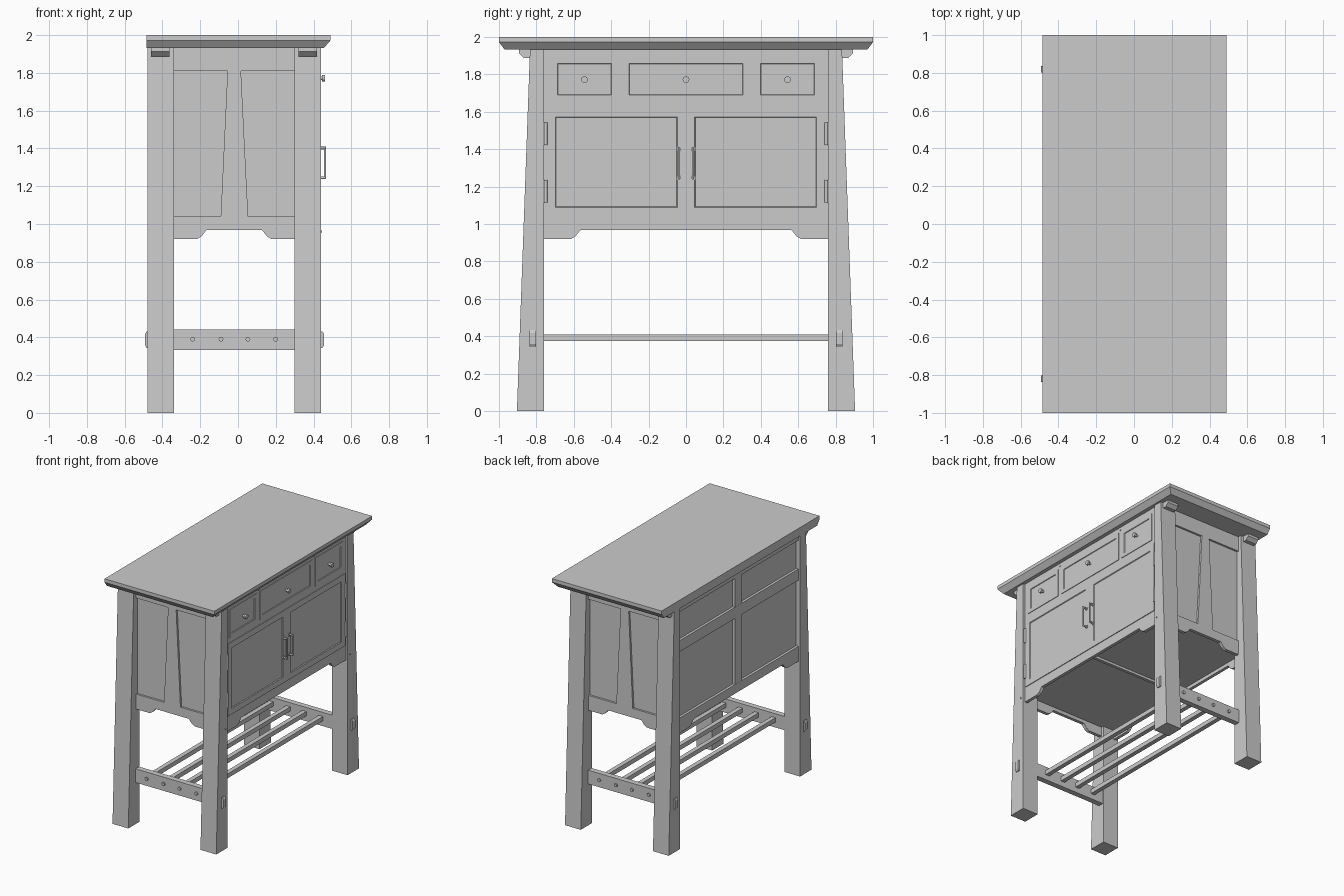
import bpy, bmesh, math
from mathutils import Vector, Matrix, noise

old = bpy.data.objects.get("Cube")
if old:
    bpy.data.objects.remove(old, do_unlink=True)

grey = bpy.data.materials.new("plain_grey")
grey.use_nodes = True
grey.diffuse_color = (0.6, 0.6, 0.6, 1)
grey.node_tree.nodes["Principled BSDF"].inputs["Base Color"].default_value = (0.6, 0.6, 0.6, 1)


def finish(name, bm, recalc=True):
    if recalc:
        bmesh.ops.recalc_face_normals(bm, faces=bm.faces)
    mesh = bpy.data.meshes.new(name)
    bm.to_mesh(mesh)
    bm.free()
    mesh.materials.append(grey)
    obj = bpy.data.objects.new(name, mesh)
    bpy.context.scene.collection.objects.link(obj)
    return obj


def prism(name, points, axis, lo, hi):
    """Extrude a flat outline along x (points are y, z) or y (points are x, z)."""
    bm = bmesh.new()
    place = (lambda p, a: (a, p[0], p[1])) if axis == "x" else (lambda p, a: (p[0], a, p[1]))
    ends = [[bm.verts.new(place(p, a)) for p in points] for a in (lo, hi)]
    bm.faces.new(ends[0])
    bm.faces.new(ends[1])
    n = len(points)
    for i in range(n):
        j = (i + 1) % n
        bm.faces.new((ends[0][i], ends[0][j], ends[1][j], ends[1][i]))
    return finish(name, bm)


def box(name, x, y, z):
    return prism(name, [(y[0], z[0]), (y[1], z[0]), (y[1], z[1]), (y[0], z[1])], "x", *x)


def rod(name, centre, axis, radius, length, sides=12):
    bm = bmesh.new()
    bmesh.ops.create_cone(bm, cap_ends=True, segments=sides, radius1=radius, radius2=radius, depth=length)
    turn = Vector((0, 0, 1)).rotation_difference(Vector(axis)).to_matrix().to_4x4()
    bm.transform(Matrix.Translation(centre) @ turn)
    for f in bm.faces:
        f.smooth = len(f.verts) == 4
    return finish(name, bm)


def framed_front(name, x, y, z, margin, slope, depth):
    """Board whose +x face has a bevelled sunken panel."""
    obj = box(name, x, y, z)
    bm = bmesh.new()
    bm.from_mesh(obj.data)
    face = max(bm.faces, key=lambda f: f.normal.x)
    bmesh.ops.inset_region(bm, faces=[face], thickness=margin)
    bmesh.ops.inset_region(bm, faces=[face], thickness=slope, depth=-depth)
    bm.to_mesh(obj.data)
    bm.free()


def apron(name, axis, lo, hi, mid, half, arch, z_top):
    """Rail with a shallow cut-out along its lower edge."""
    side = [(half, z_top), (half, 0.92), (arch + 0.05, 0.92), (arch + 0.025, 0.935), (arch, 0.967)]
    pts = [(mid + a, z) for a, z in side] + [(mid - a, z) for a, z in reversed(side)]
    prism(name, pts, axis, lo, hi)


def carved_panel(name, s, y0, y1, z0, z1, x):
    """Relief of flowing ridges."""
    bm = bmesh.new()
    bmesh.ops.create_grid(bm, x_segments=150, y_segments=110, size=0.5)
    for v in bm.verts:
        u, w = v.co.x + 0.5, v.co.y + 0.5
        flow = w + 0.3 * math.sin(4 * u + 0.6) + 0.16 * math.sin(6 * u - 5 * w)
        flow += 0.12 * noise.noise(Vector((3 * u, 3 * w, 1)))
        height = abs(math.sin(34 * flow)) * (0.7 + 0.5 * noise.noise(Vector((12 * u, 12 * w, 4))))
        v.co = (x + 0.011 * height, s * (y1 + (y0 - y1) * u), z0 + (z1 - z0) * w)
    if s > 0:
        bmesh.ops.reverse_faces(bm, faces=bm.faces)
    for f in bm.faces:
        f.smooth = True
    finish(name, bm, recalc=False)


# Table top, bevelled under three edges and flat at the back
bm = bmesh.new()
rings = []
for z, front, side in ((1.932, 0.455, 0.97), (1.972, 0.49, 1.0), (2.0, 0.49, 1.0)):
    rings.append([bm.verts.new((px, py, z)) for px, py in
                  ((-0.484, -side), (front, -side), (front, side), (-0.484, side))])
for low, high in zip(rings, rings[1:]):
    for i in range(4):
        j = (i + 1) % 4
        bm.faces.new((low[i], low[j], high[j], high[i]))
bm.faces.new(rings[0])
bm.faces.new(rings[-1])
finish("table_top", bm)

# Cabinet carcass; its surfaces are the sunken side and back panels
box("cabinet_body", (-0.445, 0.405), (-0.79, 0.79), (0.995, 1.932))
box("bottom_batten", (-0.44, 0.4), (-0.012, 0.012), (0.975, 0.995))

# Front face frame and lower rails
box("front_frame", (0.40, 0.425), (-0.77, 0.77), (1.03, 1.932))
apron("front_apron", "x", 0.40, 0.425, 0, 0.77, 0.565, 1.04)
apron("back_apron", "x", -0.465, -0.44, 0, 0.77, 0.565, 1.04)

# Back frame
box("back_top_rail", (-0.465, -0.44), (-0.77, 0.77), (1.89, 1.932))
box("back_middle_rail", (-0.465, -0.44), (-0.77, 0.77), (1.57, 1.66))
box("back_stile", (-0.464, -0.44), (-0.045, 0.045), (1.03, 1.9))

for s in (-1, 1):
    end = "near" if s < 0 else "far"

    # Legs with a tapered outer face, and brackets under the top
    for x0, x1, mid, row in ((-0.48, -0.34, -0.412, "back"), (0.30, 0.44, 0.368, "front")):
        prism(f"{row}_leg_{end}", [(s * 0.76, 0), (s * 0.904, 0), (s * 0.834, 1.935), (s * 0.76, 1.935)],
              "x", x0, x1)
        prism(f"{row}_bracket_{end}",
              [(s * 0.8, 1.935), (s * 0.892, 1.935), (s * 0.892, 1.912), (s * 0.866, 1.887), (s * 0.8, 1.887)],
              "x", mid - 0.049, mid + 0.049)
        # Through tenon with chamfered tip
        face, tip = (0.43, 0.456) if row == "front" else (-0.47, -0.492)
        near_tip = face + (tip - face) * 0.65
        prism(f"{row}_tenon_{end}",
              [(face, 0.343), (near_tip, 0.343), (tip, 0.358), (tip, 0.417), (near_tip, 0.432), (face, 0.432)],
              "y", s * 0.802, s * 0.836)

    # Side frame
    lo, hi = s * 0.78, s * 0.806
    box(f"side_top_rail_{end}", (-0.35, 0.31), (lo, hi), (1.81, 1.932))
    apron(f"side_apron_{end}", "y", lo, hi, -0.02, 0.33, 0.148, 1.04)
    prism(f"side_stile_{end}", [(-0.092, 1.03), (0.054, 1.03), (0.015, 1.82), (-0.055, 1.82)], "y", lo, hi)

    # Stretcher carrying the shelf slats
    box(f"stretcher_{end}", (-0.35, 0.31), (s * 0.765, s * 0.81), (0.332, 0.442))

    # Small drawer with knob
    framed_front(f"side_drawer_{end}", (0.40, 0.43), sorted((s * 0.368, s * 0.718)), (1.66, 1.888),
                 0.042, 0.014, 0.014)

    # Door with carved panel
    framed_front(f"door_{end}", (0.40, 0.431), sorted((0, s * 0.745)), (1.042, 1.62), 0.066, 0.018, 0.018)
    carved_panel(f"carved_panel_{end}", s, 0.084, 0.661, 1.126, 1.536, 0.4135)

    # Door pull
    rod(f"pull_bar_{end}", (0.461, s * 0.037, 1.325), (0, 0, 1), 0.006, 0.17)
    for z in (1.245, 1.402):
        rod(f"pull_post_{end}", (0.445, s * 0.037, z), (1, 0, 0), 0.007, 0.036)
        rod(f"pull_plate_{end}", (0.432, s * 0.037, z), (1, 0, 0), 0.015, 0.006)

    # Hinges and plug pins
    for z in (1.175, 1.483):
        rod(f"hinge_{end}", (0.43, s * 0.75, z), (0, 0, 1), 0.009, 0.12)
    rod(f"leg_pin_{end}", (0.44, s * 0.787, 0.96), (1, 0, 0), 0.006, 0.012, 8)
    rod(f"frame_pin_{end}", (0.425, s * 0.35, 1.908), (1, 0, 0), 0.006, 0.012, 8)

framed_front("middle_drawer", (0.40, 0.43), (-0.334, 0.334), (1.66, 1.888), 0.042, 0.014, 0.014)

# Drawer knobs
for y in (-0.543, 0, 0.543):
    rod("knob_stem", (0.43, y, 1.772), (1, 0, 0), 0.009, 0.04)
    rod("knob_head", (0.453, y, 1.772), (1, 0, 0), 0.018, 0.014, 16)

# Shelf slats with pegged ends
for x in (-0.24, -0.09, 0.052, 0.2):
    box("shelf_slat", (x - 0.018, x + 0.018), (-0.77, 0.77), (0.375, 0.41))
    for s in (-1, 1):
        rod("slat_peg", (x, s * 0.812, 0.39), (0, 1, 0), 0.013, 0.02, 8)
